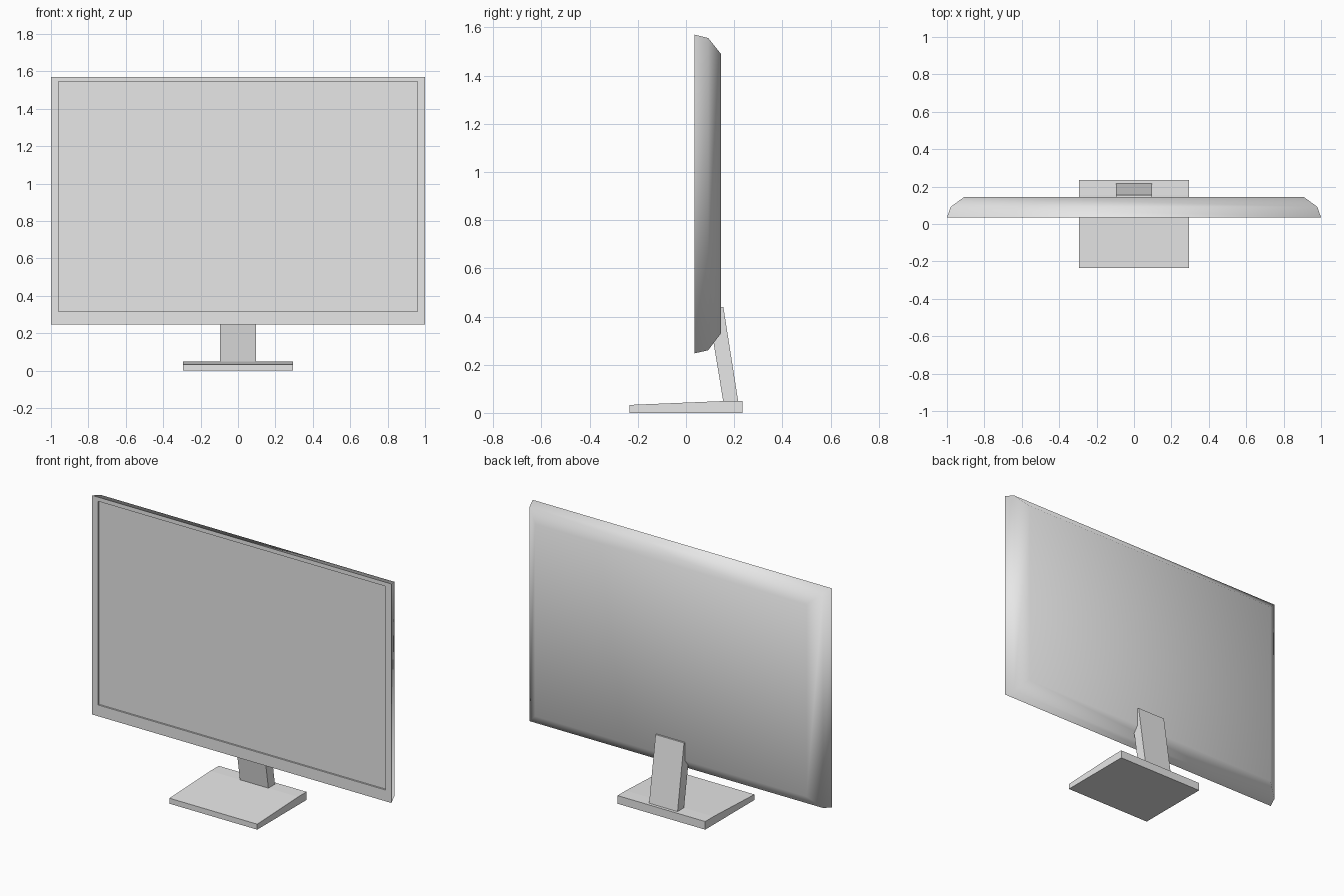
import bpy
import bmesh

cube = bpy.data.objects.get("Cube")
if cube:
    bpy.data.objects.remove(cube, do_unlink=True)

grey = bpy.data.materials.new("light_grey_plastic")
grey.use_nodes = True
colour = (0.8, 0.8, 0.8, 1)
grey.diffuse_color = colour
grey.node_tree.nodes["Principled BSDF"].inputs["Base Color"].default_value = colour


def finish(name, bm):
    bmesh.ops.recalc_face_normals(bm, faces=bm.faces[:])
    mesh = bpy.data.meshes.new(name)
    bm.to_mesh(mesh)
    bm.free()
    mesh.materials.append(grey)
    obj = bpy.data.objects.new(name, mesh)
    bpy.context.collection.objects.link(obj)
    return obj


def rect(bm, half_x, y, z0, z1):
    corners = ((-half_x, z0), (half_x, z0), (half_x, z1), (-half_x, z1))
    return [bm.verts.new((x, y, z)) for x, z in corners]


def extrude_side(name, outline, half_x):
    """Extrude a y-z outline symmetrically across x."""
    bm = bmesh.new()
    face = bm.faces.new([bm.verts.new((-half_x, y, z)) for y, z in outline])
    out = bmesh.ops.extrude_face_region(bm, geom=[face])["geom"]
    moved = [v for v in out if isinstance(v, bmesh.types.BMVert)]
    bmesh.ops.translate(bm, verts=moved, vec=(2 * half_x, 0, 0))
    return finish(name, bm)


# Display: recessed screen, flat bezel, and a rounded back shell
sections = [
    (0.96, 0.045, 0.315, 1.545),
    (0.96, 0.035, 0.315, 1.545),
    (1.0, 0.035, 0.247, 1.57),
    (0.98, 0.092, 0.26, 1.556),
    (0.907, 0.145, 0.33, 1.49),
]
bm = bmesh.new()
rings = [rect(bm, *s) for s in sections]
bm.faces.new(rings[0])
bm.faces.new(rings[-1])
for a, b in zip(rings, rings[1:]):
    for i in range(4):
        j = (i + 1) % 4
        bm.faces.new((a[i], a[j], b[j], b[i]))
display = finish("display_housing", bm)

# Shell shades smoothly; bezel, recess and front rim stay crisp
front_rim = 0.04
for poly in display.data.polygons:
    poly.use_smooth = poly.center.y > 0.05
for edge in display.data.edges:
    ends = [display.data.vertices[i].co.y for i in edge.vertices]
    edge.use_edge_sharp = max(ends) < 0.05 and min(ends) < front_rim

# Leaning neck
extrude_side("stand_neck", [(0.155, 0.045), (0.217, 0.045), (0.155, 0.44), (0.09, 0.44)], 0.095)

# Wedge-shaped foot, with a level strip at the rear
extrude_side("stand_base", [(-0.235, 0), (0.235, 0), (0.235, 0.049), (0.155, 0.049), (-0.235, 0.033)], 0.293)
